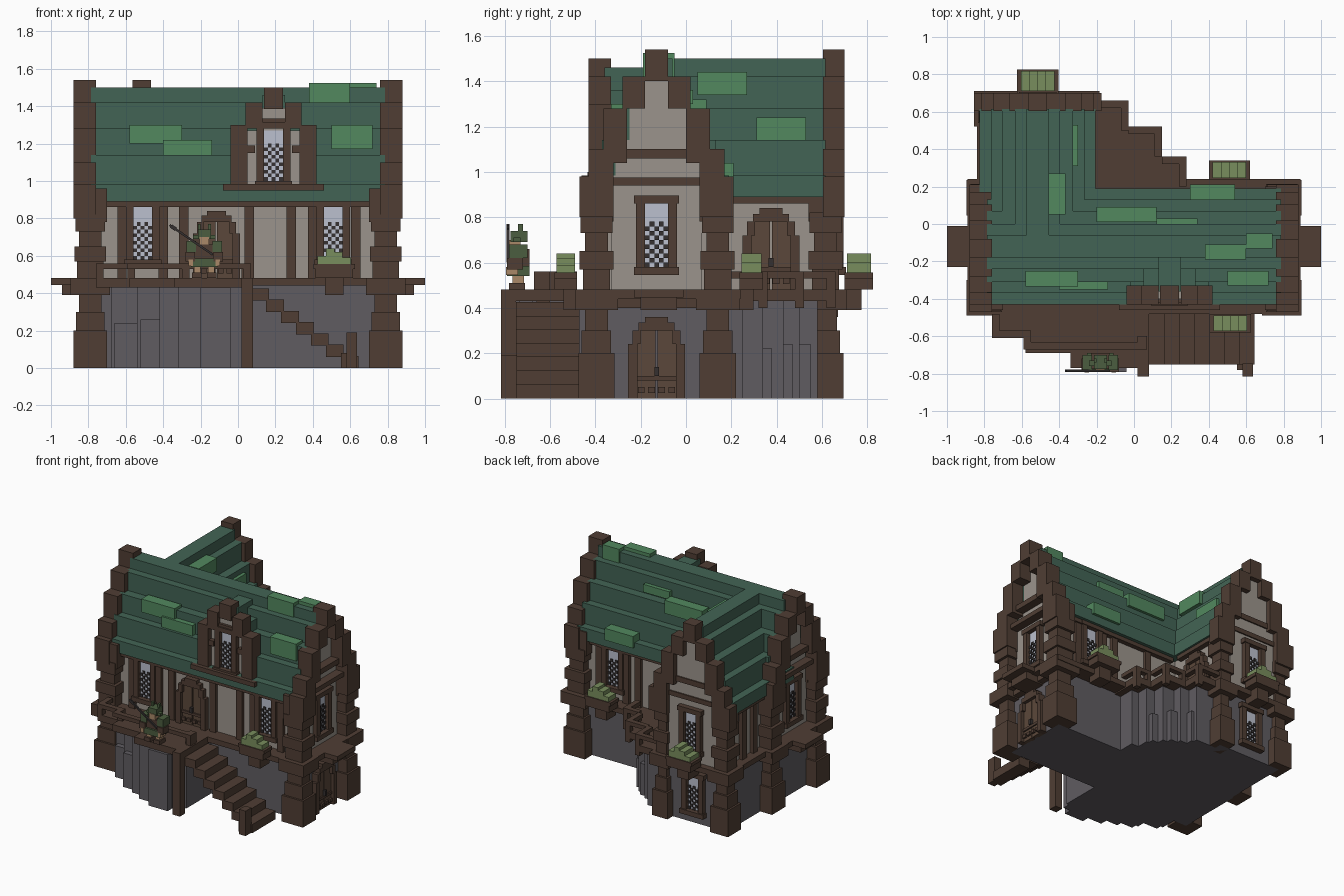
import bpy, bmesh, random
from mathutils import Matrix, Vector
random.seed(4)

def material(name, r, g, b):
    m = bpy.data.materials.new(name)
    m.diffuse_color = (r, g, b, 1)
    return m

WOOD = material("timber", .08, .048, .034)
OAK = material("door_oak", .105, .064, .043)
ROOF = material("roof_green", .055, .127, .09)
MOSS = material("moss", .084, .246, .114)
STONE = material("stone", .115, .107, .12)
PLASTER = material("plaster", .33, .296, .262)
GLASS = material("glass", .5, .53, .62)
DARK = material("dark_iron", .035, .03, .03)
LEAF = material("leaves", .19, .27, .11)
CLOTH = material("green_cloth", .07, .11, .05)
SKIN = material("skin", .4, .25, .14)

# A face maps wall coordinates (along, outward, up) onto one side of the house
FACES = {"front": lambda u, d: (u, -d), "right": lambda u, d: (d, u),
         "back": lambda u, d: (-u, d), "left": lambda u, d: (-d, -u),
         None: lambda u, d: (u, d)}

def boxes(name, mat, items, face=None):
    """items: (u0, u1, d0, d1, z0, z1) boxes joined into one object"""
    bm = bmesh.new()
    for u0, u1, d0, d1, z0, z1 in items:
        a, b = FACES[face](u0, d0), FACES[face](u1, d1)
        c = Vector(((a[0] + b[0]) / 2, (a[1] + b[1]) / 2, (z0 + z1) / 2))
        s = (abs(b[0] - a[0]), abs(b[1] - a[1]), z1 - z0, 1)
        bmesh.ops.create_cube(bm, size=1, matrix=Matrix.Translation(c) @ Matrix.Diagonal(s))
    me = bpy.data.meshes.new(name)
    bm.to_mesh(me)
    bm.free()
    ob = bpy.data.objects.new(name, me)
    bpy.context.collection.objects.link(ob)
    me.materials.append(mat)
    return ob

def mirrored(uc, parts):
    """(inner, outer, d0, d1, z0, z1) on both sides of the centre line"""
    return [(uc + s * p[0], uc + s * p[1], *p[2:]) for p in parts for s in (-1, 1)]

def window(name, face, uc, d, z0, z1):
    """Timber frame, pale top pane and checkered lattice"""
    boxes(name + "_frame", WOOD, mirrored(uc, [(.05, .09, d - .02, d + .035, z0 - .03, z1 + .02)]) +
          [(uc - .10, uc + .10, d - .02, d + .04, z1, z1 + .035),
           (uc - .10, uc + .10, d - .02, d + .045, z0 - .035, z0)], face)
    boxes(name + "_pane", GLASS, [(uc - .05, uc + .05, d - .02, d + .005, z0, z1)], face)
    rows = int((z1 - z0 - .07) / .02)
    boxes(name + "_lattice", DARK, [(uc - .05 + i * .02, uc - .03 + i * .02, d, d + .012, z0 + j * .02, z0 + j * .02 + .02)
          for i in range(5) for j in range(rows) if (i + j) % 2 == 0], face)

def door(name, face, uc, d, z):
    """Stepped arch frame with panelled double door"""
    boxes(name + "_frame", WOOD, mirrored(uc, [(.085, .125, d - .02, d + .04, z, z + .24),
          (.07, .105, d - .02, d + .04, z + .24, z + .30), (.0, .08, d - .02, d + .04, z + .30, z + .335),
          (.0, .05, d - .02, d + .04, z + .335, z + .36)]), face)
    boxes(name + "_leaf", OAK, mirrored(uc, [(.004, .085, d - .02, d + .015, z, z + .24),
          (.004, .07, d - .02, d + .015, z + .24, z + .30)]), face)
    boxes(name + "_trim", WOOD, [(uc - .085, uc + .085, d, d + .025, z + .08, z + .10)] +
          [(uc + k * .045 - .015, uc + k * .045 + .015, d, d + .03, z + .025, z + .05) for k in (-1.5, -.5, .5, 1.5)], face)
    boxes(name + "_handle", DARK, [(uc - .01, uc + .01, d, d + .035, z + .10, z + .14)], face)

def flower_box(name, face, uc, d, dep):
    boxes(name, WOOD, [(uc - .10, uc + .10, d, d + dep, .48, .555), (uc - .11, uc + .11, d, d + dep, .53, .555),
                       (uc - .05, uc + .05, d - .05, d + dep * .6, .39, .48)], face)
    boxes(name + "_leaves", LEAF, [(uc - .09 + k * .045, uc - .045 + k * .045, d + .01, d + dep - .008,
          .55, (.60, .64, .62, .59)[k]) for k in range(4)], face)

def gable(name, face, uc, d0, d1, wall):
    """Stepped timber gable with plaster infill and cross beams"""
    boxes(name + "_timbers", WOOD, mirrored(uc, [(0, .05, d0, d1, 1.40, 1.54), (.05, .15, d0, d1, 1.28, 1.42),
          (.13, .235, d0, d1, 1.04, 1.28), (.19, .30, d0, d1, .97, 1.10), (.19, .34, d0, d1, .80, .98)]) +
          [(uc - .2, uc + .2, d0, d1 - .03, .94, .975), (uc - .19, uc + .19, d0, d1 - .03, 1.06, 1.10)], face)
    boxes(name + "_plaster", PLASTER, [(uc - .05, uc + .05, d0 - .02, wall, 1.28, 1.41),
          (uc - .14, uc + .14, d0 - .02, wall, 1.04, 1.28), (uc - .2, uc + .2, d0 - .02, wall, .48, 1.04)], face)

# Ground floor stone and upper plaster walls of the L-shaped house
boxes("stone_ground_floor", STONE, [(-.79, .79, -.38, .13, 0, .45), (-.78, -.25, .1, .63, 0, .45)])
boxes("plaster_upper_floor", PLASTER, [(-.76, .76, -.37, .13, .45, .9), (-.76, -.26, .1, .63, .45, .9)])

# Stepped stone bases under the front and back decks
boxes("front_deck_stone", STONE, [(-.68, .04, -.50, -.37, 0, .44), (-.54, .04, -.60, -.49, 0, .44),
      (-.42, .04, -.68, -.59, 0, .44), (-.32, .02, -.735, -.67, 0, .44), (-.20, -.04, -.79, -.73, 0, .43),
      (-.66, -.54, -.54, -.49, 0, .24), (-.52, -.42, -.64, -.59, 0, .26)])
boxes("back_deck_stone", STONE, [(-.27, -.08, .1, .58, 0, .44), (-.10, 0, .1, .50, 0, .44),
      (-.02, .10, .1, .43, 0, .44), (.08, .17, .1, .34, 0, .44), (.15, .23, .1, .25, 0, .44),
      (-.12, -.06, .5, .55, 0, .24), (0, .06, .42, .47, 0, .24), (.10, .15, .33, .38, 0, .22)])

# Corner posts as uneven stacks of blocks
STACK = [(0, .2, 0), (.2, .3, -.015), (.3, .39, -.03), (.39, .48, .015), (.48, .57, -.02),
         (.57, .65, -.005), (.65, .73, -.03), (.73, .82, -.01)]
CORNERS = [(s * .79, y, .09, .08) for s in (-1, 1) for y in (-.395, .14)] + [(-.765, .615, .075, .08), (-.265, .615, .065, .08)]
for n, (x, y, hx, hy) in enumerate(CORNERS):
    boxes(f"corner_post_{n}", WOOD, [(x - hx - g, x + hx + g, y - hy - g, y + hy + g, a, b) for a, b, g in STACK])
boxes("post_heads", WOOD, [(s * .70, s * .80, y - .07, y + .07, .78, .96) for s in (-1, 1) for y in (-.39, .13)] +
      [(x - .05, x + .05, .54, .64, .78, .96) for x in (-.77, -.27)])

# Floor belt and eave beams
boxes("floor_belt", WOOD, [(-.89, .89, -.48, -.36, .44, .48), (-.89, .89, .12, .24, .44, .48),
      (.75, .89, -.48, .24, .44, .48), (-.89, -.75, -.48, .24, .44, .48), (-.84, -.76, .2, .71, .44, .48),
      (-.84, -.19, .6, .71, .44, .48), (.75, .84, -.32, .06, .40, .45), (-.84, -.75, -.32, .06, .40, .45)])
boxes("eave_beams", WOOD, [(-.71, .71, -.41, -.36, .86, .90), (-.22, .71, .12, .165, .86, .90),
      (-.81, -.75, .2, .6, .86, .90), (-.27, -.22, .2, .6, .86, .90)])
boxes("wall_studs", WOOD, [(x - .025, x + .025, -.395, -.36, .48, .88) for x in (-.40, -.29, .06, .285, .40, -.62, .63)] +
      [(x - .025, x + .025, .12, .155, .48, .88) for x in (0, .3, .4, .63)] +
      [(-.79, -.75, y - .025, y + .025, .48, .88) for y in (.29, .42)])

# Side ledges over brackets
boxes("side_ledges", WOOD, [b for s in (-1, 1) for b in ((s * .78, s * 1.0, -.23, -.01, .445, .48), (s * .78, s * .94, -.20, -.04, .39, .445))])

# Stepped main, wing and dormer roofs
TIERS = [(.31, .89, .985), (.25, .985, 1.14), (.19, 1.14, 1.28), (.12, 1.28, 1.42), (.06, 1.42, 1.5)]
boxes("main_roof", ROOF, [(-.765, .765, -.12 - h, -.12 + h, a, b) for h, a, b in TIERS] +
      [(-.785, .785, -.12 - h, -.12 - h + .06, a, b) for h, a, b in TIERS] +
      [(-.785, .785, -.12 + h - .06, -.12 + h, a, b) for h, a, b in TIERS])
boxes("wing_roof", ROOF, [(-.515 - h, -.515 + h, -.12, .615, a, b) for h, a, b in TIERS])
boxes("dormer_roof", ROOF, [(.19 - h, .19 + h, -.36, -.12, a, b) for h, a, b in
      ((.21, .98, 1.24), (.14, 1.24, 1.36), (.06, 1.36, 1.46))])
boxes("roof_moss", MOSS, [(-.58, -.30, -.335, -.25, 1.20, 1.30), (-.40, -.14, -.35, -.28, 1.14, 1.22),
      (.50, .72, -.33, -.25, 1.17, 1.30), (.38, .60, -.19, -.11, 1.42, 1.525), (.60, .74, -.13, -.05, 1.42, 1.525),
      (-.2, .12, .01, .09, 1.22, 1.32), (.12, .34, -.02, .03, 1.30, 1.36), (.30, .54, .13, .21, .95, 1.04)])
boxes("wing_moss", MOSS, [(-.46, -.365, .05, .27, 1.34, 1.44), (-.36, -.30, .31, .53, 1.14, 1.24)])

# Three gable ends
gable("right_gable", "right", -.13, .76, .88, .785)
gable("left_gable", "left", .13, .76, .88, .785)
gable("wing_gable", "back", .515, .605, .70, .66)

# Dormer front
boxes("dormer_timbers", WOOD, mirrored(.19, [(.14, .23, .33, .43, .97, 1.30), (.06, .15, .33, .43, 1.28, 1.42),
      (0, .05, .33, .43, 1.385, 1.50), (0, .07, .33, .42, 1.29, 1.335), (.10, .14, .33, .425, 1.15, 1.19)]) +
      [(-.08, .46, .33, .46, .95, .985)], "front")
boxes("dormer_plaster", PLASTER, [(.05, .33, .33, .39, .98, 1.27), (.12, .26, .33, .40, 1.27, 1.39)], "front")
window("dormer_window", "front", .19, .39, 1.0, 1.28)

# Windows, doors and flower boxes
window("front_window_left", "front", -.51, .37, .58, .86)
window("front_window_right", "front", .51, .37, .58, .86)
window("back_window", "back", -.51, .13, .58, .86)
window("right_window", "right", -.13, .785, .58, .86)
window("left_window", "left", .13, .785, .58, .86)
window("wing_window", "back", .515, .66, .58, .86)
window("wing_ground_window", "back", .515, .63, .10, .36)
door("front_door", "front", -.115, .37, .48)
door("deck_door", "right", .375, -.26, .48)
door("ground_door", "right", -.13, .80, 0)
flower_box("front_flower_box", "front", .515, .48, .10)
flower_box("back_flower_box", "back", -.51, .235, .105)
flower_box("wing_flower_box", "back", .515, .70, .125)

# Front deck with low rail
boxes("front_deck", WOOD, [(-.76, .08, -.61, -.36, .43, .48), (-.58, .08, -.69, -.60, .43, .48),
      (-.34, .08, -.77, -.68, .43, .48)])
boxes("front_rail", WOOD, [(-.76, -.56, -.61, -.57, .53, .56), (-.58, .07, -.67, -.63, .53, .56),
      (-.76, -.72, -.61, -.48, .53, .56), (-.59, -.55, -.67, -.57, .53, .56)] +
      [(x, x + .04, y, y + .04, .47, .54) for x, y in ((-.76, -.61), (-.59, -.61), (-.30, -.67), (.03, -.67))])

# Back deck in steps with rail
BACK = [(-.25, -.03, .66), (-.03, .15, .52), (.15, .28, .36)]
boxes("back_deck", WOOD, [(a, b, .12, y, .43, .48) for a, b, y in BACK])
boxes("back_rail", WOOD, [(a, b, y - .04, y, .53, .56) for a, b, y in BACK] +
      [(b - .04, b, y - .16, y, .53, .56) for a, b, y in BACK] +
      [(b - .04, b, y - .04, y, .40, .54) for a, b, y in BACK] +
      [(a, a + .03, y - .04, y, .47, .54) for a, b, y in BACK])

# Stairs and their posts
boxes("stairs", WOOD, [(.07 + i * .08, .165 + i * .08, -.75, -.47, .36 - i * .06, .425 - i * .06) for i in range(7)])
boxes("stair_posts", WOOD, [(.02, .08, -.815, -.75, 0, .48), (.02, .07, -.66, -.60, .4, .56),
      (.58, .635, -.815, -.745, 0, .19), (.55, .58, -.78, -.75, 0, .08), (.58, .635, -.75, -.47, 0, .05)])

# Small guard figure with a spear on the deck
X, Y = -.18, -.74
boxes("figure_armour", WOOD, mirrored(X, [(.015, .065, Y - .04, Y + .03, .48, .51), (0, .05, Y - .035, Y + .05, .57, .66),
      (.05, .10, Y - .05, Y + .02, .57, .62)]))
boxes("figure_skin", SKIN, mirrored(X, [(.02, .055, Y - .025, Y + .025, .51, .56), (.06, .085, Y - .055, Y, .545, .58),
      (0, .025, Y - .04, Y + .01, .66, .70)]))
boxes("figure_cloth", CLOTH, mirrored(X, [(.045, .095, Y - .04, Y + .04, .62, .68), (0, .035, Y - .035, Y + .04, .69, .74),
      (.035, .06, Y - .02, Y + .01, .69, .71), (0, .07, Y - .05, Y + .05, .54, .585), (.02, .035, Y, Y + .02, .74, .77)]))
spear = boxes("figure_spear", DARK, [(-.14, .14, -.006, .006, -.006, .006), (-.13, -.10, -.005, .005, -.01, .01)])
spear.location = (X - .07, Y - .045, .685)
spear.rotation_euler = (0, .6, 0)
